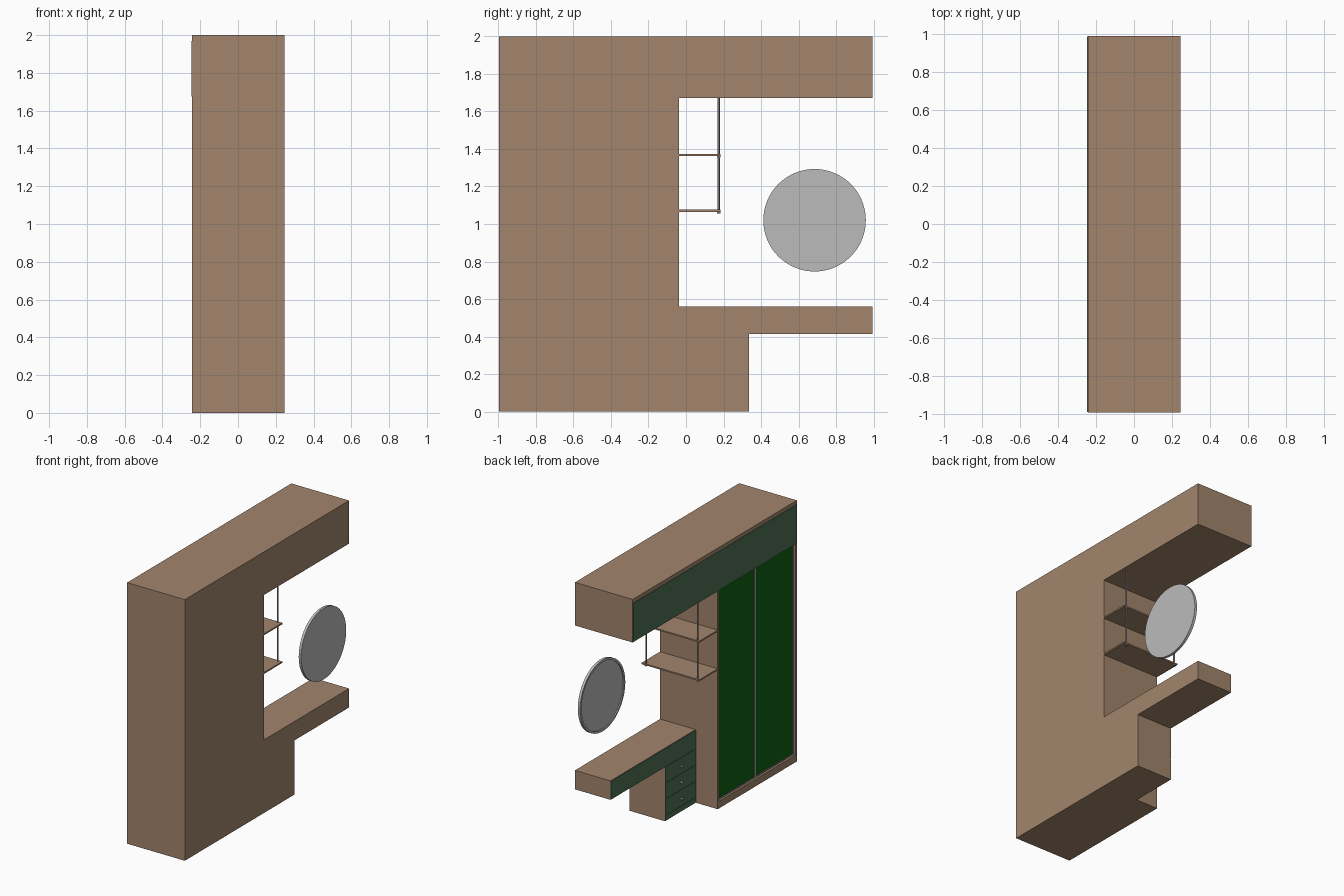
import bpy, bmesh, math
from mathutils import Matrix

if "Cube" in bpy.data.objects:
    bpy.data.objects.remove(bpy.data.objects["Cube"])


def material(name, rgb):
    m = bpy.data.materials.new(name)
    m.diffuse_color = (*rgb, 1)
    m.use_nodes = True
    m.node_tree.nodes["Principled BSDF"].inputs["Base Color"].default_value = m.diffuse_color
    return m


WOOD = material("brown wood", (0.36, 0.232, 0.15))
GREEN = material("muted green", (0.075, 0.165, 0.095))
DOOR = material("deep green", (0.005, 0.12, 0.006))
SILVER = material("mirror grey", (0.50, 0.50, 0.50))
METAL = material("metal grey", (0.30, 0.30, 0.30))


def finish(bm, name, mat):
    bmesh.ops.recalc_face_normals(bm, faces=bm.faces)
    me = bpy.data.meshes.new(name)
    bm.to_mesh(me)
    bm.free()
    me.materials.append(mat)
    ob = bpy.data.objects.new(name, me)
    bpy.context.collection.objects.link(ob)
    return ob


def box(name, mat, x, y, z):
    bm = bmesh.new()
    bmesh.ops.create_cube(bm, size=1)
    for v in bm.verts:
        for i, (a, b) in enumerate((x, y, z)):
            v.co[i] = a if v.co[i] < 0 else b
    return finish(bm, name, mat)


def smooth(ob):
    bpy.ops.object.select_all(action='DESELECT')
    ob.select_set(True)
    bpy.context.view_layer.objects.active = ob
    bpy.ops.object.shade_smooth_by_angle()


def cylinder(name, mat, r, depth, loc, axis='Z', segs=12):
    bm = bmesh.new()
    rot = Matrix.Rotation(math.pi / 2, 4, 'Y') if axis == 'X' else Matrix()
    bmesh.ops.create_cone(bm, cap_ends=True, segments=segs, radius1=r, radius2=r,
                          depth=depth, matrix=Matrix.Translation(loc) @ rot)
    ob = finish(bm, name, mat)
    smooth(ob)
    return ob


BACK, FRONT = 0.246, -0.243      # furniture opens toward -x
Y0, YW, Y1 = -0.995, -0.037, 0.993
TOP, DESK_X, PED_Y = 1.67, -0.055, 0.335

# Wardrobe carcass, with its doors set back between side panels
box("wardrobe_body", WOOD, (FRONT + 0.03, BACK), (Y0, YW), (0, TOP))
box("wardrobe_plinth", WOOD, (FRONT, FRONT + 0.03), (Y0, YW), (0, 0.055))
box("wardrobe_outer_side", WOOD, (FRONT, FRONT + 0.03), (Y0, Y0 + 0.018), (0.055, TOP))
box("wardrobe_inner_side", WOOD, (FRONT, FRONT + 0.03), (YW - 0.018, YW), (0.055, TOP))

# Sliding doors with slim metal frames
ya, yb = Y0 + 0.018, YW - 0.018
ym = (ya + yb) / 2
for i, (a, b) in enumerate(((ya, ym), (ym, yb))):
    box(f"sliding_door_{i}", DOOR, (FRONT + 0.02, FRONT + 0.03), (a, b), (0.055, TOP))
    for j, (c, d) in enumerate(((a, a + 0.009), (b - 0.009, b))):
        box(f"door_{i}_stile_{j}", METAL, (FRONT + 0.016, FRONT + 0.03), (c, d), (0.055, TOP))
    for j, z in enumerate((0.055, TOP - 0.009)):
        box(f"door_{i}_rail_{j}", METAL, (FRONT + 0.016, FRONT + 0.03), (a, b), (z, z + 0.009))

# Overhead cabinet and its front panel
box("overhead_cabinet", WOOD, (FRONT, BACK), (Y0, Y1), (TOP, 2.0))
box("overhead_front", GREEN, (FRONT - 0.004, FRONT), (Y0 + 0.003, Y1 - 0.003), (TOP + 0.005, 1.97))

# Desk top with drawer front
box("desk", WOOD, (DESK_X, BACK), (YW, Y1), (0.415, 0.56))
box("desk_front", GREEN, (DESK_X - 0.004, DESK_X), (YW, Y1 - 0.003), (0.417, 0.556))

# Drawer pedestal with three knobbed drawers
box("pedestal", WOOD, (DESK_X, BACK), (YW, PED_Y), (0, 0.415))
box("pedestal_kickboard", GREEN, (DESK_X - 0.004, DESK_X), (YW, PED_Y - 0.003), (0.002, 0.042))
for i in range(3):
    z = 0.045 + i * 0.124
    box(f"drawer_front_{i}", GREEN, (DESK_X - 0.004, DESK_X), (YW, PED_Y - 0.003), (z, z + 0.121))
    cylinder(f"knob_stem_{i}", SILVER, 0.005, 0.014, (DESK_X - 0.009, 0.15, z + 0.06), 'X')
    cylinder(f"knob_{i}", SILVER, 0.011, 0.008, (DESK_X - 0.018, 0.15, z + 0.06), 'X', 16)

# Hanging shelves and their rods
for i, z in enumerate((1.065, 1.361)):
    box(f"shelf_{i}", WOOD, (FRONT, BACK), (YW, 0.185), (z, z + 0.011))
for i, x in enumerate((FRONT + 0.022, BACK - 0.03)):
    cylinder(f"shelf_rod_{i}", METAL, 0.006, TOP - 1.06, (x, 0.174, (TOP + 1.06) / 2))
    for j, z in enumerate((1.061, 1.357)):
        cylinder(f"rod_{i}_nut_{j}", METAL, 0.01, 0.008, (x, 0.174, z))

# Round mirror: disc whose face is inset and pushed in to leave a rim
bm = bmesh.new()
bmesh.ops.create_cone(bm, cap_ends=True, segments=64, radius1=0.273, radius2=0.273, depth=0.02,
                      matrix=Matrix.Translation((BACK - 0.01, 0.685, 1.02)) @ Matrix.Rotation(math.pi / 2, 4, 'Y'))
bm.normal_update()
face = min(bm.faces, key=lambda f: f.calc_center_median().x)
bmesh.ops.inset_region(bm, faces=[face], thickness=0.016)
rim = bmesh.ops.extrude_discrete_faces(bm, faces=[face])["faces"]
bmesh.ops.translate(bm, verts=rim[0].verts, vec=(0.008, 0, 0))
smooth(finish(bm, "round_mirror", SILVER))
